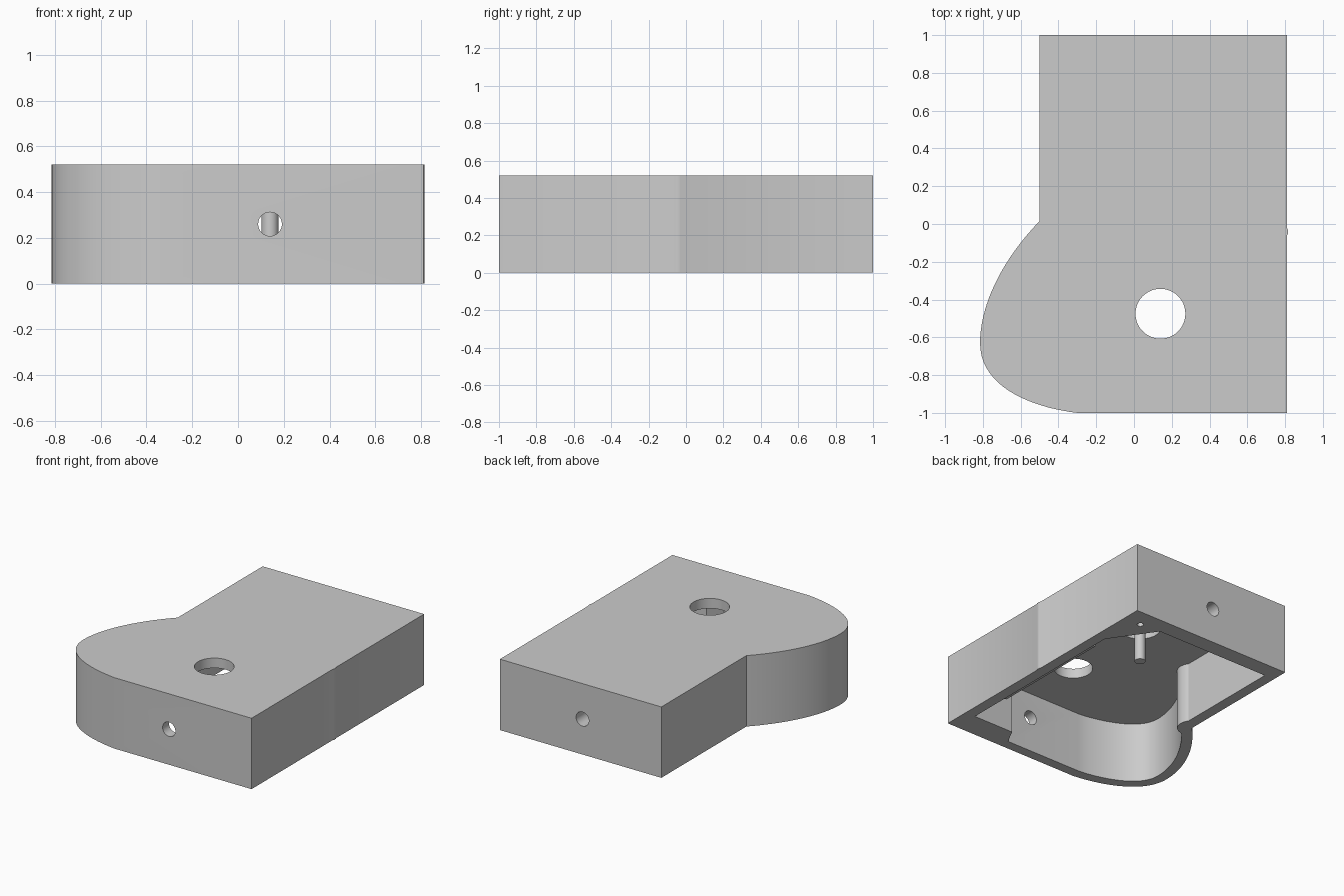
import bpy, bmesh
from math import cos, sin, pi, radians
from mathutils import Vector
from mathutils.geometry import interpolate_bezier

if "Cube" in bpy.data.objects:
    bpy.data.objects.remove(bpy.data.objects["Cube"])

HEIGHT, CEILING, WALL = 0.52, 0.447, 0.075

grey = bpy.data.materials.new("plain grey")
grey.use_nodes = True
grey.diffuse_color = (0.6, 0.6, 0.6, 1)
grey.node_tree.nodes["Principled BSDF"].inputs["Base Color"].default_value = (0.6, 0.6, 0.6, 1)


def prism(name, outline, z0, z1):
    """Extrude a flat outline between two heights."""
    bm = bmesh.new()
    face = bm.faces.new([bm.verts.new((x, y, z0)) for x, y in outline])
    top = bmesh.ops.extrude_face_region(bm, geom=[face])["geom"]
    verts = [v for v in top if isinstance(v, bmesh.types.BMVert)]
    bmesh.ops.translate(bm, verts=verts, vec=(0, 0, z1 - z0))
    bmesh.ops.recalc_face_normals(bm, faces=bm.faces)
    mesh = bpy.data.meshes.new(name)
    bm.to_mesh(mesh)
    bm.free()
    mesh.materials.append(grey)
    obj = bpy.data.objects.new(name, mesh)
    bpy.context.collection.objects.link(obj)
    return obj


def circle(x, y, r, n=48):
    return [(x + r * cos(2 * pi * i / n), y + r * sin(2 * pi * i / n)) for i in range(n)]


def cut(target, cutter):
    cutter.hide_render = True
    mod = target.modifiers.new("cut", "BOOLEAN")
    mod.operation, mod.solver, mod.object = "DIFFERENCE", "EXACT", cutter
    bpy.context.view_layer.objects.active = target
    bpy.ops.object.modifier_apply(modifier=mod.name)
    bpy.data.objects.remove(cutter)


def smooth(obj):
    bpy.ops.object.select_all(action="DESELECT")
    obj.select_set(True)
    bpy.context.view_layer.objects.active = obj
    bpy.ops.object.shade_smooth_by_angle(angle=radians(30))


# Rounded lobe curve, from the step in the side to the front edge
corner = Vector((-0.5, 0.015))
spans = [(corner, (-0.69, -0.18), (-0.815, -0.42), (-0.815, -0.63)),
         ((-0.815, -0.63), (-0.815, -0.86), (-0.55, -0.97), (-0.3, -1))]
lobe = []
for span in spans:
    points = interpolate_bezier(*[Vector((p[0], p[1], 0)) for p in span], 20)
    lobe += [Vector((p.x, p.y)) for p in points[1 if lobe else 0:]]

# Inner side of the lobe wall
inner = []
for before, here, after in zip(lobe, lobe[1:], lobe[2:]):
    t = (after - before).normalized()
    inner.append(here + WALL * Vector((-t.y, t.x)))
inner = [p for p in inner if (p - corner).length > 0.11]
post = [corner + 0.1 * Vector((cos(radians(a)), sin(radians(a)))) for a in range(37, -82, -9)]

# Housing with its small side ridge
housing = prism("housing", [(0.81, 1), (-0.5, 1)] + lobe +
                [(0.81, -1), (0.81, -0.06), (0.815, -0.05), (0.815, -0.03), (0.81, -0.02)],
                0, HEIGHT)

# Open cavity underneath, with corner gusset, rounded post and front step
cavity = [(0.73, 0.56), (0.51, 0.88), (-0.42, 0.88)] + post + inner
cavity += [(-0.28, -0.925), (0.34, -0.925), (0.4, -0.81), (0.73, -0.81)]
cut(housing, prism("cavity_cutter", cavity, -0.1, CEILING))

# Top opening, blind recess and screw hole
cut(housing, prism("opening_cutter", circle(0.14, -0.475, 0.132), 0.4, 0.7))
cut(housing, prism("recess_cutter", circle(0.14, 0.23, 0.14), 0.4, 0.49))
cut(housing, prism("screw_cutter", circle(0.67, 0.865, 0.022, 24), -0.1, 0.3))

# Bore through the front and back walls
bore = prism("bore_cutter", circle(0, 0, 0.052, 32), -1.2, 1.2)
bore.rotation_euler.x = pi / 2
bore.location = (0.14, 0, 0.26)
bpy.context.view_layer.update()
cut(housing, bore)
smooth(housing)

# Pin hanging from the recess
smooth(prism("pin", circle(0.14, 0.23, 0.037, 32), 0.19, 0.495))

# Rib along the inside of the straight wall
prism("side_rib", [(0.67, -0.55), (0.735, -0.55), (0.735, 0.39), (0.67, 0.39)], 0.04, 0.45)
